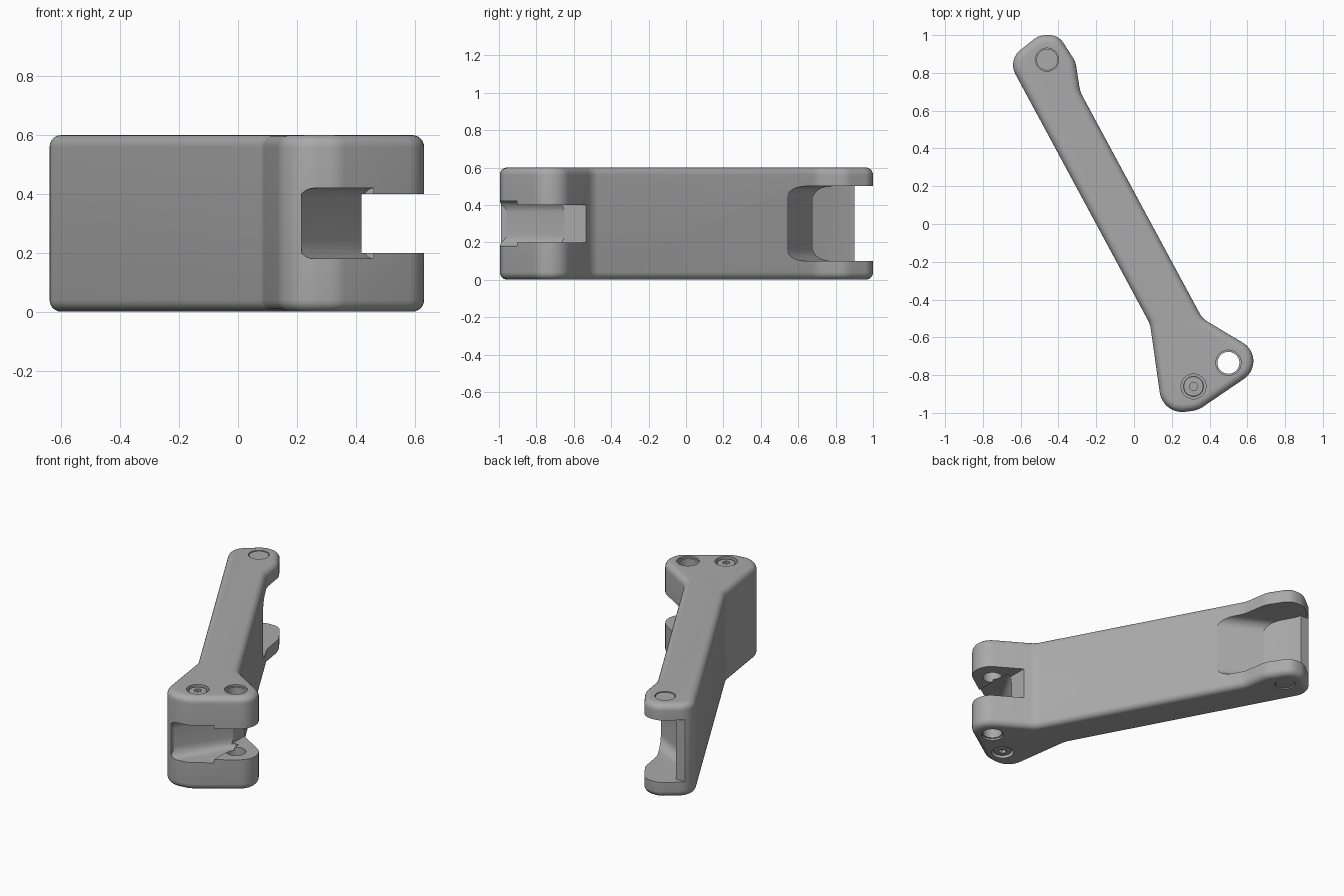
import bpy, bmesh, math
from mathutils import Vector

if "Cube" in bpy.data.objects:
    bpy.data.objects.remove(bpy.data.objects["Cube"], do_unlink=True)

grey = bpy.data.materials.new("plain grey")
grey.use_nodes = True
GREY = (0.40, 0.40, 0.40, 1)
grey.diffuse_color = GREY
grey.node_tree.nodes["Principled BSDF"].inputs["Base Color"].default_value = GREY

HEIGHT = 0.6
HOLE, SCREW, PIN = (0.50, -0.735), (0.315, -0.86), (-0.46, 0.87)


def rounded(corners, steps=10):
    """Replace each (x, y, radius) corner with a tangent arc."""
    out = []
    n = len(corners)
    for i, (x, y, r) in enumerate(corners):
        p = Vector((x, y))
        a = (Vector(corners[i - 1][:2]) - p).normalized()
        b = (Vector(corners[(i + 1) % n][:2]) - p).normalized()
        half = a.angle(b) / 2
        centre = p + (a + b).normalized() * (r / math.sin(half))
        start = p + a * (r / math.tan(half)) - centre
        end = p + b * (r / math.tan(half)) - centre
        sweep = start.angle_signed(end)
        for k in range(steps + 1):
            t = -sweep * k / steps
            c, s = math.cos(t), math.sin(t)
            out.append((centre.x + start.x * c - start.y * s,
                        centre.y + start.x * s + start.y * c))
    return out


def circle(centre, r, n=48):
    return [(centre[0] + r * math.cos(2 * math.pi * k / n),
             centre[1] + r * math.sin(2 * math.pi * k / n)) for k in range(n)]


def prism(name, outline, z0, z1, fillet=0.0, fillet_sides=None):
    """Extrude an outline; optionally round the rims over all or chosen sides."""
    bm = bmesh.new()
    n = len(outline)
    low = [bm.verts.new((x, y, z0)) for x, y in outline]
    high = [bm.verts.new((x, y, z1)) for x, y in outline]
    bm.faces.new(low[::-1])
    bm.faces.new(high)
    for i in range(n):
        j = (i + 1) % n
        bm.faces.new((low[i], low[j], high[j], high[i]))
    bmesh.ops.recalc_face_normals(bm, faces=bm.faces)
    if fillet:
        sides = range(n) if fillet_sides is None else fillet_sides
        rims = [bm.edges.get((ring[i], ring[(i + 1) % n]))
                for ring in (low, high) for i in sides]
        bmesh.ops.bevel(bm, geom=rims, offset=fillet, segments=6,
                        profile=0.5, affect='EDGES')
    mesh = bpy.data.meshes.new(name)
    bm.to_mesh(mesh)
    bm.free()
    mesh.materials.append(grey)
    ob = bpy.data.objects.new(name, mesh)
    bpy.context.collection.objects.link(ob)
    return ob


def cut(target, cutter):
    bpy.context.view_layer.objects.active = target
    mod = target.modifiers.new("cut", 'BOOLEAN')
    mod.operation, mod.solver, mod.object = 'DIFFERENCE', 'EXACT', cutter
    bpy.ops.object.modifier_apply(modifier=mod.name)
    bpy.data.objects.remove(cutter, do_unlink=True)


def smooth(ob):
    bpy.ops.object.select_all(action='DESELECT')
    ob.select_set(True)
    bpy.context.view_layer.objects.active = ob
    bpy.ops.object.shade_smooth_by_angle(angle=math.radians(28))


# Arm body: rounded outline with softened top and bottom rims
arm = prism("lever_arm", rounded([
    (0.085, -0.53, 0.12), (0.153, -1.01, 0.12), (0.34, -0.985, 0.12),
    (0.729, -0.72, 0.113), (0.362, -0.50, 0.12), (-0.285, 0.70, 0.15),
    (-0.31, 0.86, 0.12), (-0.40, 1.0, 0.09), (-0.503, 1.0, 0.11),
    (-0.668, 0.868, 0.10)]), 0, HEIGHT, fillet=0.04)

# Pocket in the far fork, closed by a thin wall on one side
cut(arm, prism("pocket_cutter", [
    (0.20, 0.42), (0.20, 1.2), (-0.9, 1.2), (-0.9, 0.90), (-0.56, 0.90),
    (-0.55, 0.87), (-0.45, 0.68), (-0.18, 0.53)],
    0.10, 0.50, fillet=0.06, fillet_sides=[6]))

# Slot across the eye corner, and the hollow reaching to the front
cut(arm, prism("slot_cutter", [
    (0.42, -0.45), (0.42, -1.1), (0.8, -1.1), (0.8, -0.45)], 0.20, 0.40))
cut(arm, prism("hollow_cutter", [
    (0.215, -1.1), (0.46, -1.1), (0.46, -0.65), (0.42, -0.65),
    (0.215, -0.96)], 0.18, 0.42, fillet=0.06, fillet_sides=[3]))

# Through hole with a shallow step at each mouth
cut(arm, prism("eye_cutter", circle(HOLE, 0.058), -0.1, 0.7))

for side, top in (("top", True), ("bottom", False)):
    def span(deep, shallow):
        """Depth range measured inward from this face."""
        return (HEIGHT - deep, HEIGHT - shallow) if top else (shallow, deep)

    cut(arm, prism("eye_step_cutter", circle(HOLE, 0.067), *span(0.012, -0.05)))
    cut(arm, prism("screw_seat_cutter", circle(SCREW, 0.066), *span(0.03, -0.05)))
    cut(arm, prism("pin_seat_cutter", circle(PIN, 0.061), *span(0.02, -0.05)))

    # Screw head with a hexagonal socket
    head = prism("screw_head_" + side, circle(SCREW, 0.053), *span(0.035, 0.008),
                 fillet=0.005)
    cut(head, prism("socket_cutter", circle(SCREW, 0.023, 6), *span(0.028, -0.05)))
    smooth(head)

    # Plain pin end
    smooth(prism("pin_end_" + side, circle(PIN, 0.057), *span(0.03, 0.004)))

smooth(arm)
